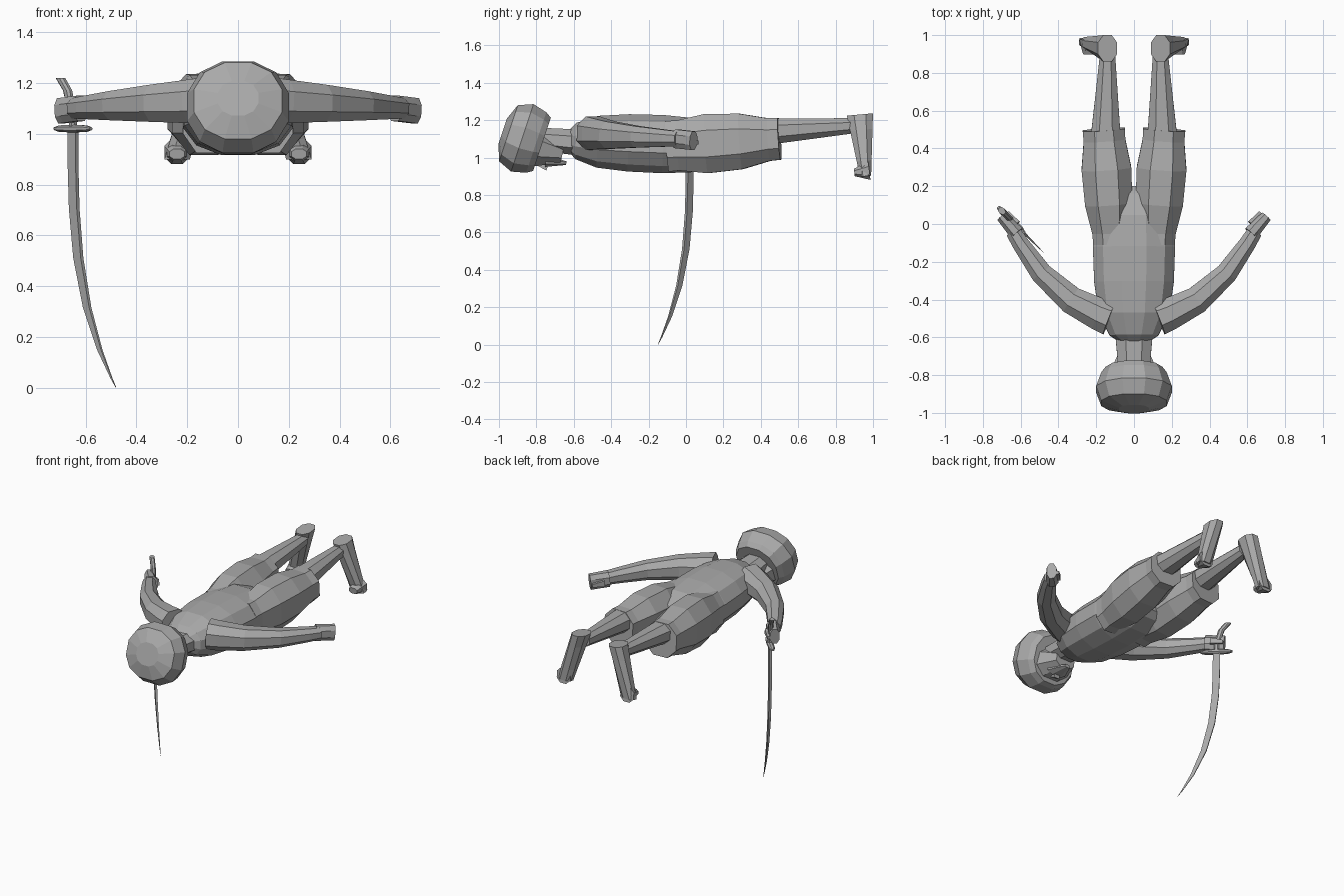
import bpy
import bmesh
import math
from mathutils import Vector

cube = bpy.data.objects.get("Cube")
if cube:
    bpy.data.objects.remove(cube, do_unlink=True)

# Single flat colour
grey = bpy.data.materials.new("plain grey")
grey.use_nodes = True
grey.diffuse_color = (0.4, 0.4, 0.4, 1)
shader = grey.node_tree.nodes["Principled BSDF"]
shader.inputs["Base Color"].default_value = grey.diffuse_color

UP = Vector((0, 0, 1))
ACROSS = Vector((1, 0, 0))
DIAGONAL = Vector((1, -1, 0)).normalized()


def line(start, end, bend=(0, 0, 0)):
    """Path between two points, bowed towards bend at its middle."""
    start, end, bend = Vector(start), Vector(end), Vector(bend)
    return lambda t: start.lerp(end, t) + bend * math.sin(math.pi * t)


def taper(start, end):
    """Half width and half depth changing evenly along a path."""
    return lambda t: Vector(start).lerp(Vector(end), t)


def barrel(start, end, first_cap, last_cap):
    """Taper whose ends round off down to a fraction of the full size."""
    even = taper(start, end)

    def size(t):
        rounded = max(0, 1 - abs(2 * t - 1) ** 3) ** (1 / 3)
        return even(t) * max(rounded, first_cap if t < 0.5 else last_cap)
    return size


def rounded_unit(value, sides):
    """Flatten a circle coordinate slightly so that cross-sections look boxy."""
    return math.copysign(abs(value / math.cos(math.pi / sides)) ** 0.9, value)


def loft(name, path, size, steps=3, sides=8, side=None, flip=1):
    """Skin rings of the given size along a path."""
    bm = bmesh.new()
    rings = []
    for i in range(steps + 1):
        t = (1 - math.cos(math.pi * i / steps)) / 2
        along = (path(t + 0.01) - path(t - 0.01)).normalized()
        u = side or along.cross(UP).normalized()
        v = along.cross(u).normalized()
        width, depth = size(t)
        ring = []
        for k in range(sides):
            angle = math.tau * (k + 0.5) / sides
            c = rounded_unit(math.cos(angle), sides)
            s = rounded_unit(math.sin(angle), sides)
            spot = path(t) + u * c * width + v * s * depth
            spot.x *= flip
            ring.append(bm.verts.new(spot))
        rings.append(ring)
    for a, b in zip(rings, rings[1:]):
        for k in range(sides):
            n = (k + 1) % sides
            bm.faces.new((a[k], a[n], b[n], b[k]))
    bm.faces.new(rings[0])
    bm.faces.new(rings[-1])
    bmesh.ops.recalc_face_normals(bm, faces=bm.faces)
    mesh = bpy.data.meshes.new(name)
    bm.to_mesh(mesh)
    bm.free()
    mesh.materials.append(grey)
    bpy.context.collection.objects.link(bpy.data.objects.new(name, mesh))


def pair(name, path, size, **options):
    """Build a part on both sides of the body."""
    for label, flip in (("left_", 1), ("right_", -1)):
        loft(label + name, path, size, flip=flip, **options)


# Torso from collar to seat
loft("torso", line((0, -0.63, 1.09), (0, 0.2, 1.06)),
     barrel((0.2, 0.15), (0.23, 0.16), 0.35, 0.4), steps=7, sides=12)

# Neck, face, beard and nose
loft("neck", line((0, -0.8, 1.1), (0, -0.57, 1.08)), taper((0.08, 0.06), (0.1, 0.07)))
loft("face", line((0, -0.8, 1.05), (0, -0.66, 1.02)), taper((0.13, 0.1), (0.07, 0.05)))
loft("beard", line((0, -0.75, 0.98), (0, -0.64, 0.97)), taper((0.07, 0.03), (0.02, 0.01)))
loft("nose", line((0, -0.8, 0.97), (0, -0.74, 0.95)), taper((0.01, 0.01), (0.02, 0.02)),
     steps=1, sides=4)

# Rounded headwear, tilted back over the brow
loft("headwear", line((0, -0.77, 1.07), (0, -0.98, 1.14)),
     barrel((0.2, 0.2), (0.2, 0.18), 0.75, 0.4), steps=4, sides=12)

# Baggy trouser legs, shins and feet with the toes turned out
pair("trouser_leg", line((0.12, -0.1, 1.06), (0.16, 0.5, 1.1)),
     barrel((0.12, 0.17), (0.14, 0.14), 0.8, 0.8), steps=5)
pair("shin", line((0.15, 0.45, 1.14), (0.14, 0.9, 1.17)), taper((0.08, 0.07), (0.04, 0.04)))
pair("foot", line((0.14, 0.93, 1.23), (0.24, 0.96, 0.9)),
     taper((0.05, 0.07), (0.05, 0.03)), side=ACROSS)
pair("toe", line((0.24, 0.98, 0.93), (0.24, 0.9, 0.92)), taper((0.05, 0.05), (0.03, 0.02)))

# Bent arms, hands and thumbs
pair("arm", line((0.13, -0.5, 1.13), (0.64, -0.04, 1.1), bend=(0.03, -0.07, 0)),
     taper((0.09, 0.09), (0.04, 0.04)), steps=5)
pair("hand", line((0.62, -0.05, 1.1), (0.7, 0.04, 1.09)), taper((0.04, 0.05), (0.03, 0.05)))
pair("thumb", line((0.62, 0, 1.09), (0.67, 0.06, 1.08)), taper((0.02, 0.02), (0.01, 0.01)),
     steps=1, sides=4)

# Curved sword hanging from the right hand
hilt = Vector((-0.65, 0.02, 1.02))
loft("sword_blade", lambda t: hilt - UP * t * hilt.z + DIAGONAL * 0.24 * t ** 3,
     lambda t: (0.022 * (1 - 0.95 * t ** 4), 0.008 * (1 - 0.9 * t ** 4)),
     steps=8, sides=4, side=DIAGONAL)
loft("sword_guard", line(hilt - DIAGONAL * 0.1, hilt + DIAGONAL * 0.1),
     barrel((0.02, 0.015), (0.02, 0.015), 0.4, 0.4), steps=4)
loft("sword_grip", lambda t: hilt + UP * 0.2 * t - DIAGONAL * 0.07 * t ** 3,
     taper((0.015, 0.015), (0.02, 0.015)), side=DIAGONAL)
